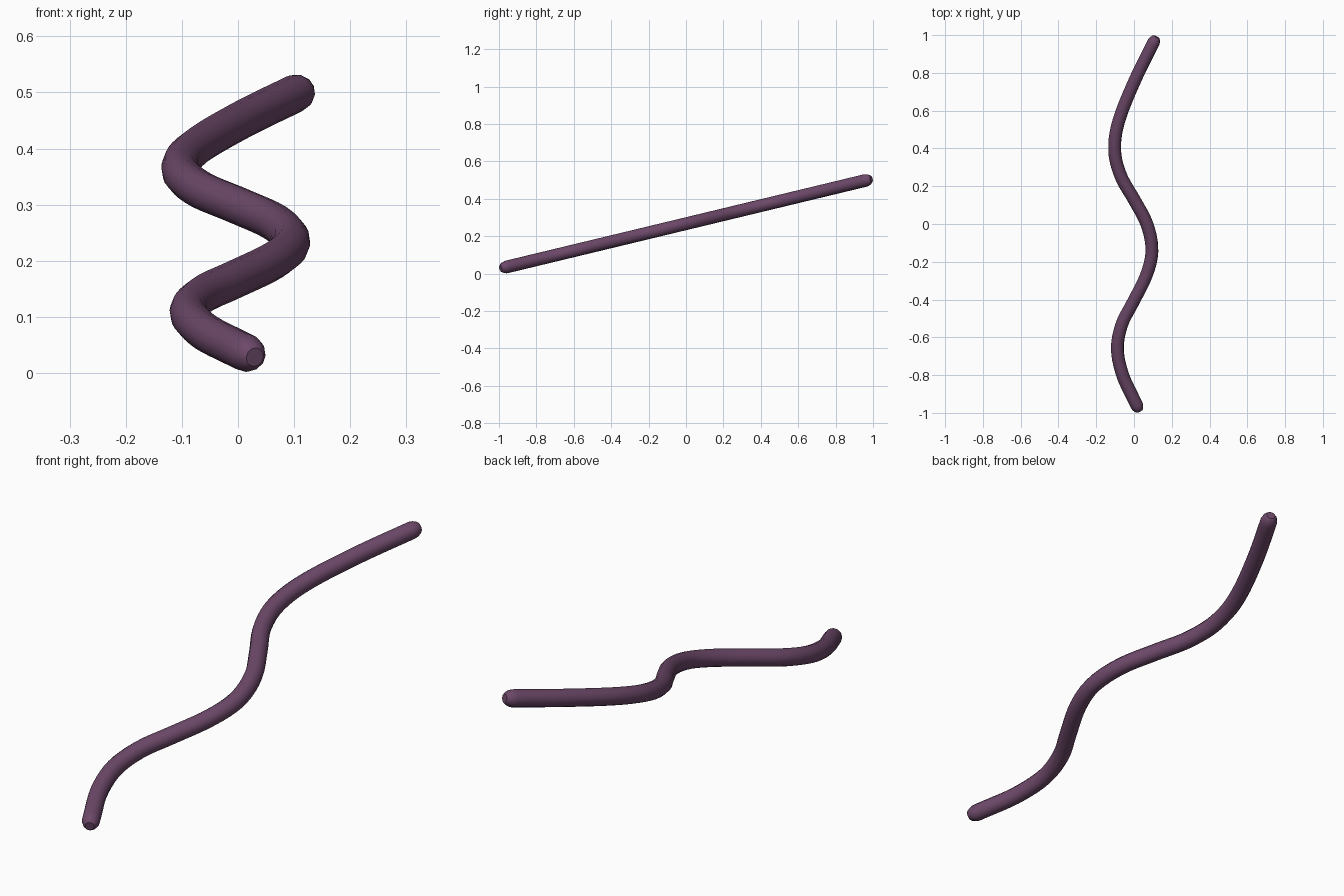
import bpy
from math import sin, pi

cube = bpy.data.objects.get("Cube")
if cube:
    bpy.data.objects.remove(cube, do_unlink=True)

RADIUS, TIP, CAP = 0.034, 0.991, 0.034

# Sideways sway (y, x) of the body's centre line
SWAY = [(-TIP, 0.03), (-0.93, 0.0), (-0.8, -0.06), (-0.66, -0.088), (-0.53, -0.064),
        (-0.42, -0.008), (-0.27, 0.066), (-0.14, 0.095), (0.0, 0.068), (0.13, 0.0),
        (0.25, -0.068), (0.38, -0.102), (0.53, -0.085), (0.75, 0.0), (TIP, 0.118)]


def slope(i):
    a, b = SWAY[max(i - 1, 0)], SWAY[min(i + 1, len(SWAY) - 1)]
    return (b[1] - a[1]) / (b[0] - a[0])


def sway(y):
    """Smooth interpolation through the sway points."""
    i = max(k for k in range(len(SWAY) - 1) if SWAY[k][0] <= y)
    (y0, x0), (y1, x1) = SWAY[i], SWAY[i + 1]
    h = y1 - y0
    t = (y - y0) / h
    return ((1 + 2 * t) * (1 - t) ** 2 * x0 + t * (1 - t) ** 2 * h * slope(i)
            + t * t * (3 - 2 * t) * x1 + t * t * (t - 1) * h * slope(i + 1))


# Stations along the body, crowded together at the rounded ends
steps = 64
inner = TIP - CAP
caps = [CAP * f for f in (0, 0.1, 0.25, 0.5, 0.75)]
stations = [-TIP + d for d in caps]
stations += [-inner + 2 * inner * i / steps for i in range(steps + 1)]
stations += [TIP - d for d in reversed(caps)]


def girth(y):
    depth = min((TIP - abs(y)) / CAP, 1)
    return 0.5 + 0.5 * sin(depth * pi / 2) ** 0.7 if depth > 0 else 0.5


# Body: a tube swept along the centre line
curve = bpy.data.curves.new("body", "CURVE")
curve.dimensions = "3D"
curve.bevel_depth = RADIUS
curve.bevel_resolution = 4
curve.use_fill_caps = True
spline = curve.splines.new("POLY")
spline.points.add(len(stations) - 1)
for point, y in zip(spline.points, stations):
    point.co = (sway(y), y, 0.267 + 0.241 * y, 1)
    point.radius = girth(y)

body = bpy.data.objects.new("body", curve)
bpy.context.collection.objects.link(body)
bpy.ops.object.select_all(action="DESELECT")
body.select_set(True)
bpy.context.view_layer.objects.active = body
bpy.ops.object.convert(target="MESH")
body = bpy.context.object
bpy.ops.object.shade_smooth_by_angle(angle=pi / 3)

# Dusky purple skin
skin = bpy.data.materials.new("skin")
skin.use_nodes = True
colour = (0.15, 0.065, 0.14, 1)
skin.diffuse_color = colour
skin.node_tree.nodes["Principled BSDF"].inputs["Base Color"].default_value = colour
body.data.materials.clear()
body.data.materials.append(skin)
